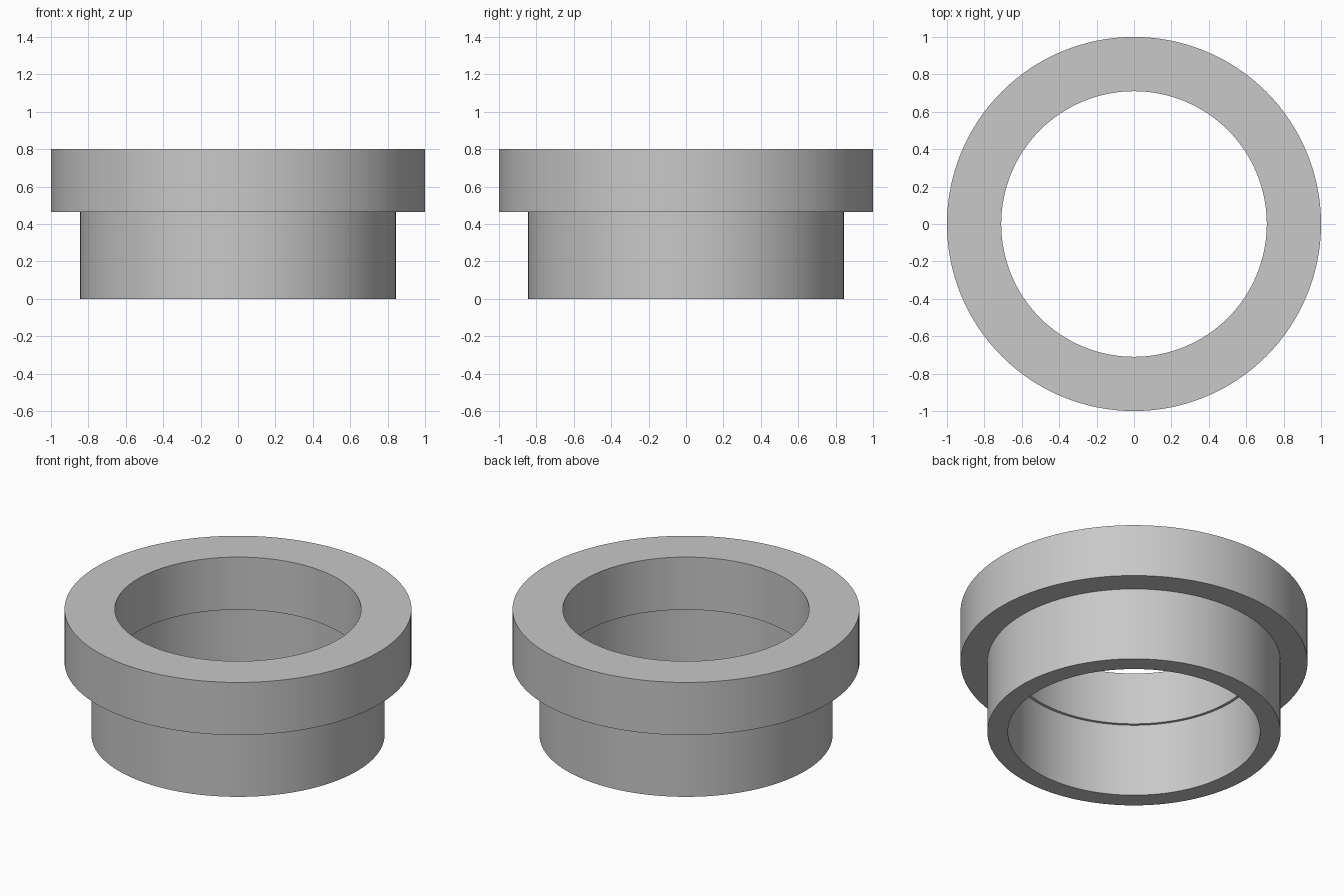
import bpy
import bmesh
import math

SEGMENTS = 128

# Remove the default cube
cube = bpy.data.objects.get("Cube")
if cube:
    bpy.data.objects.remove(cube, do_unlink=True)

# Plain grey material
grey = bpy.data.materials.new("plain_grey")
grey.use_nodes = True
colour = (0.58, 0.58, 0.58, 1.0)
grey.diffuse_color = colour
grey.node_tree.nodes["Principled BSDF"].inputs["Base Color"].default_value = colour


def lathe(name, profile, material):
    """Revolve a closed (radius, height) profile around the z axis."""
    bm = bmesh.new()
    verts = [bm.verts.new((r, 0, z)) for r, z in profile]
    edges = [bm.edges.new((v, verts[(i + 1) % len(verts)])) for i, v in enumerate(verts)]
    bmesh.ops.spin(bm, geom=verts + edges, cent=(0, 0, 0), axis=(0, 0, 1),
                   angle=math.tau, steps=SEGMENTS, use_merge=True)
    bmesh.ops.remove_doubles(bm, verts=bm.verts, dist=0.0001)
    bmesh.ops.recalc_face_normals(bm, faces=bm.faces)
    mesh = bpy.data.meshes.new(name)
    bm.to_mesh(mesh)
    bm.free()
    mesh.materials.append(material)
    obj = bpy.data.objects.new(name, mesh)
    bpy.context.collection.objects.link(obj)
    bpy.ops.object.select_all(action="DESELECT")
    obj.select_set(True)
    bpy.context.view_layer.objects.active = obj
    bpy.ops.object.shade_smooth_by_angle(angle=math.radians(30))
    return obj


# Flanged bushing: wide collar above a narrower sleeve, with a small step in the bore
collar_radius, sleeve_radius = 1.0, 0.845
collar_bore, sleeve_bore = 0.71, 0.727
shoulder, top = 0.465, 0.80

lathe("flanged_bushing", [
    (sleeve_bore, 0), (sleeve_radius, 0),
    (sleeve_radius, shoulder), (collar_radius, shoulder),
    (collar_radius, top), (collar_bore, top),
    (collar_bore, shoulder), (sleeve_bore, shoulder),
], grey)
